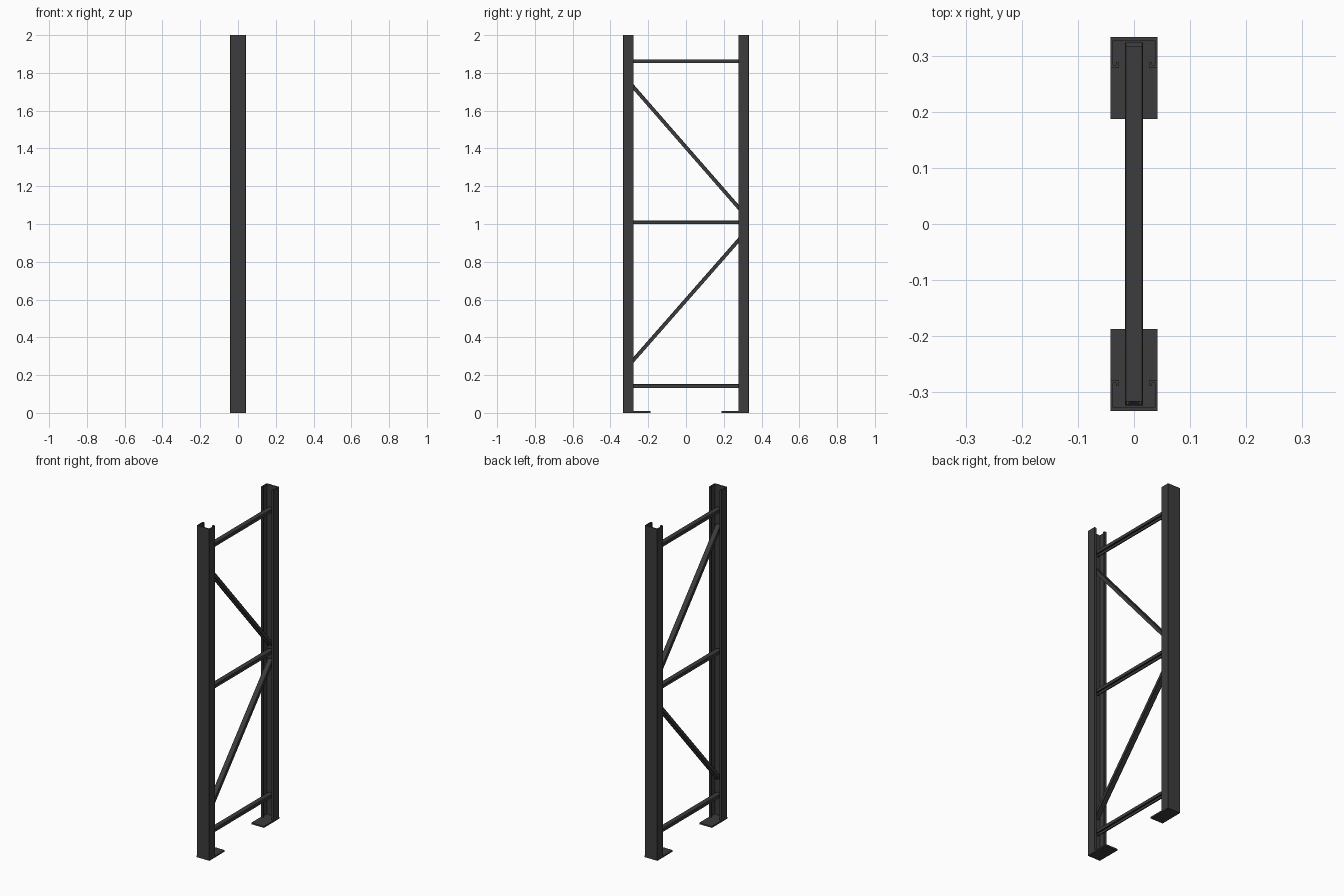
import bpy, bmesh
from mathutils import Vector

if "Cube" in bpy.data.objects:
    bpy.data.objects.remove(bpy.data.objects["Cube"])

steel = bpy.data.materials.new("dark_steel")
steel.diffuse_color = (0.045, 0.045, 0.045, 1)
steel.use_nodes = True
steel.node_tree.nodes["Principled BSDF"].inputs["Base Color"].default_value = steel.diffuse_color


def extrude_profile(name, half, origin, u, v, path):
    """Sweep a profile, given as its +u half and mirrored, along a straight path."""
    pts = half + [(-a, b) for a, b in reversed(half)]
    bm = bmesh.new()
    face = bm.faces.new([bm.verts.new(origin + u * a + v * b) for a, b in pts])
    swept = bmesh.ops.extrude_face_region(bm, geom=[face], use_keep_orig=True)
    moved = [g for g in swept["geom"] if isinstance(g, bmesh.types.BMVert)]
    bmesh.ops.translate(bm, verts=moved, vec=path)
    bmesh.ops.recalc_face_normals(bm, faces=bm.faces)
    mesh = bpy.data.meshes.new(name)
    bm.to_mesh(mesh)
    bm.free()
    mesh.materials.append(steel)
    obj = bpy.data.objects.new(name, mesh)
    bpy.context.collection.objects.link(obj)
    return obj


X, Y, Z = Vector((1, 0, 0)), Vector((0, 1, 0)), Vector((0, 0, 1))

# Lipped channel profiles: outer web, side wall, lip, inward return, inner wall
post_half = [(0.040, 0.333), (0.042, 0.331), (0.042, 0.278), (0.028, 0.278),
             (0.028, 0.289), (0.032, 0.289), (0.032, 0.283), (0.037, 0.283),
             (0.037, 0.327)]
brace_half = [(0.014, 0.010), (0.016, 0.008), (0.016, -0.010), (0.009, -0.010),
              (0.009, -0.007), (0.013, -0.007), (0.013, 0.007)]
plate_half = [(0.042, 0.187), (0.042, 0.333)]

# Uprights and foot plates, front and back
for side, s in (("front", -1), ("back", 1)):
    extrude_profile(side + "_post", post_half, Z * 0.008, X, Y * s, Z * 1.992)
    extrude_profile(side + "_foot_plate", plate_half, Vector(), X, Y * s, Z * 0.009)


def brace(name, z_front, z_back):
    start = Vector((0, -0.316, z_front))
    path = Vector((0, 0.316, z_back)) - start
    up = X.cross(path).normalized()
    extrude_profile(name, brace_half, start, X, up, path)


# Horizontal braces
for name, z in (("lower_rail", 0.143), ("middle_rail", 1.009), ("upper_rail", 1.862)):
    brace(name, z, z)

# Diagonal braces
brace("lower_diagonal", 0.237, 0.957)
brace("upper_diagonal", 1.768, 1.044)
